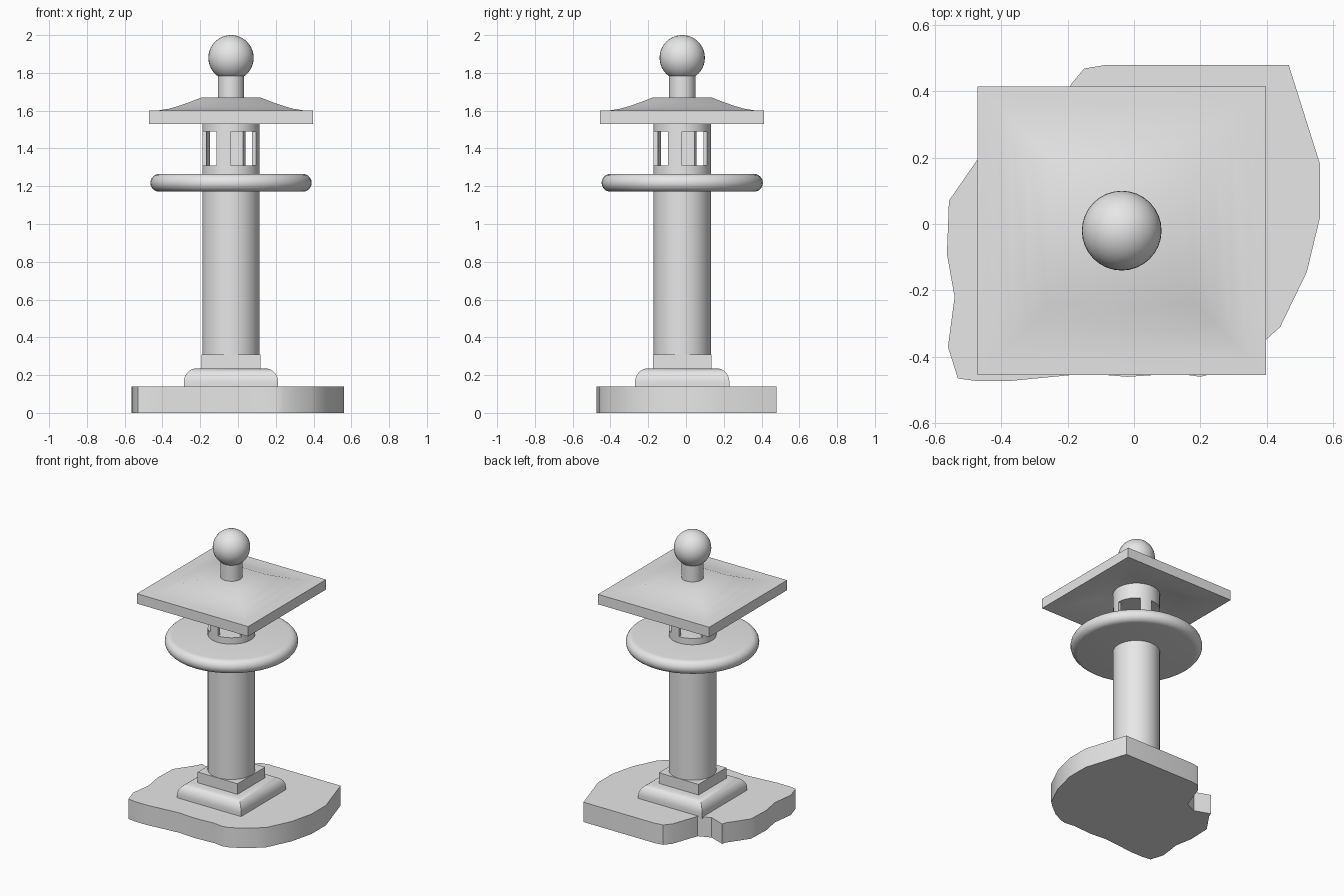
import bpy, bmesh, math

cube = bpy.data.objects.get("Cube")
if cube:
    bpy.data.objects.remove(cube, do_unlink=True)

CX, CY = -0.037, -0.02   # axis of the tower

stone = bpy.data.materials.new("grey_stone")
stone.use_nodes = True
GREY = (0.8, 0.8, 0.8, 1)
stone.diffuse_color = GREY
stone.node_tree.nodes["Principled BSDF"].inputs["Base Color"].default_value = GREY


def finish(name, bm, angle=35):
    bmesh.ops.recalc_face_normals(bm, faces=bm.faces)
    mesh = bpy.data.meshes.new(name)
    bm.to_mesh(mesh)
    bm.free()
    mesh.materials.append(stone)
    ob = bpy.data.objects.new(name, mesh)
    bpy.context.collection.objects.link(ob)
    bpy.ops.object.select_all(action='DESELECT')
    ob.select_set(True)
    bpy.context.view_layer.objects.active = ob
    bpy.ops.object.shade_smooth_by_angle(angle=math.radians(angle))
    return ob


def stack(name, profile, sides=32, angle=35):
    """Rings of (half width, height) joined bottom to top; four sides give a square."""
    bm = bmesh.new()
    square = sides == 4
    rings = []
    for half, z in profile:
        r = half * math.sqrt(2) if square else half
        turn = math.pi / 4 if square else 0
        ring = []
        for i in range(sides):
            a = turn + math.tau * i / sides
            ring.append(bm.verts.new((CX + r * math.cos(a), CY + r * math.sin(a), z)))
        rings.append(ring)
    for low, high in zip(rings, rings[1:]):
        for i in range(sides):
            j = (i + 1) % sides
            bm.faces.new((low[i], low[j], high[j], high[i]))
    bm.faces.new(rings[0])
    bm.faces.new(rings[-1])
    return finish(name, bm, angle)


def prism(name, outline, z0, z1, angle=35):
    bm = bmesh.new()
    low = [bm.verts.new((x, y, z0)) for x, y in outline]
    high = [bm.verts.new((x, y, z1)) for x, y in outline]
    n = len(outline)
    bm.faces.new(low)
    bm.faces.new(high)
    for i in range(n):
        j = (i + 1) % n
        bm.faces.new((low[i], low[j], high[j], high[i]))
    return finish(name, bm, angle)


# irregular ground slab with a notch at the back right
slab = [(-0.19, 0.42), (-0.15, 0.468), (-0.09, 0.478), (0.466, 0.478),
        (0.56, 0.18), (0.56, 0.02), (0.52, -0.145), (0.44, -0.31),
        (0.39, -0.355), (0.32, -0.41), (0.24, -0.45), (0.2, -0.46),
        (0.13, -0.45), (-0.02, -0.46), (-0.14, -0.45), (-0.38, -0.473),
        (-0.47, -0.473), (-0.53, -0.465), (-0.56, -0.37), (-0.54, -0.22),
        (-0.563, -0.09), (-0.557, 0.07), (-0.46, 0.21), (-0.45, 0.24),
        (-0.34, 0.2), (-0.255, 0.235)]
prism("ground_slab", slab, 0, 0.14)

# square foot with a quarter round edge, and its plinth
foot = [(0.25, 0.13)]
for i in range(9):
    a = math.pi / 2 * i / 8
    foot.append((0.185 + 0.065 * math.cos(a), 0.16 + 0.075 * math.sin(a)))
stack("rounded_foot", foot, 4)
stack("plinth", [(0.155, 0.22), (0.155, 0.31)], 4)

# column shaft
R = 0.152
stack("column", [(R, 0.3), (R, 1.31)], 48)

# balcony disc with a round rim
rim = 0.047
disc = []
for i in range(13):
    a = -math.pi / 2 + math.pi * i / 12
    disc.append((0.427 - rim + rim * math.cos(a), 1.218 + rim * math.sin(a)))
stack("balcony_disc", disc, 40)

# lantern: four posts between open windows, and the head above
for k in range(4):
    arc = [math.radians(60 + 90 * k + 5 * s) for s in range(7)]
    outer = [(CX + R * math.sin(a), CY - R * math.cos(a)) for a in arc]
    inner = [(CX + R * 0.85 * math.sin(a), CY - R * 0.85 * math.cos(a)) for a in arc]
    prism(f"lantern_post_{k + 1}", outer + inner[::-1], 1.31, 1.49)
stack("lantern_head", [(R, 1.49), (R, 1.62)], 48)

# flared square roof, hollow below
stack("roof", [(0.155, 1.60), (0.22, 1.572), (0.30, 1.548), (0.37, 1.535),
               (0.434, 1.53), (0.434, 1.60), (0.38, 1.602), (0.33, 1.61),
               (0.28, 1.624), (0.22, 1.645), (0.155, 1.67)], 4, 30)

# finial neck and ball
stack("finial_neck", [(0.07, 1.66), (0.07, 1.80)])
bm = bmesh.new()
bmesh.ops.create_uvsphere(bm, u_segments=32, v_segments=20, radius=0.12)
bmesh.ops.translate(bm, verts=bm.verts, vec=(CX, CY, 1.88))
finish("finial_ball", bm)
